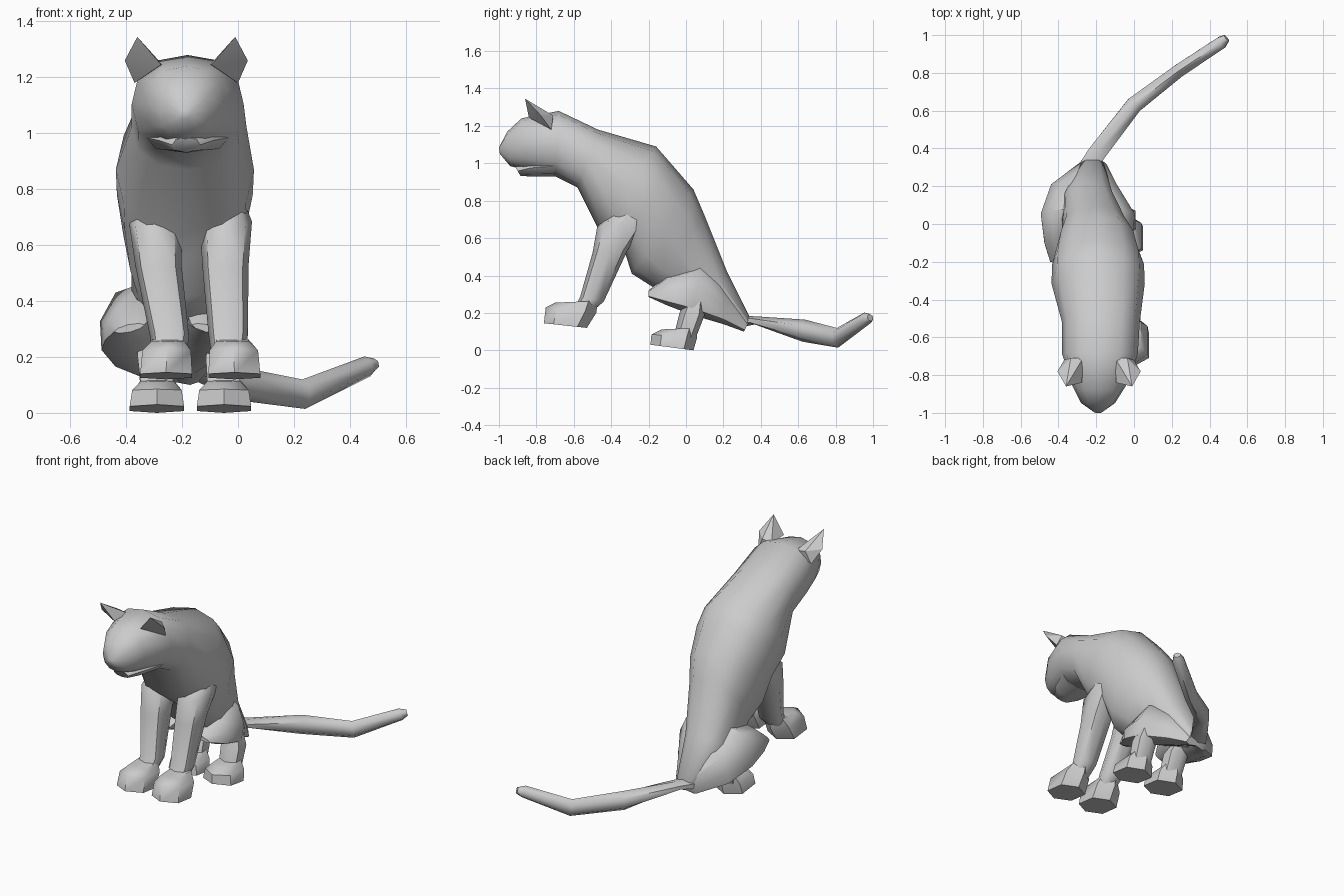
import bpy, bmesh, math
from mathutils import Vector


def finish(name, bm, angle=45):
    bmesh.ops.recalc_face_normals(bm, faces=bm.faces)
    me = bpy.data.meshes.new(name)
    bm.to_mesh(me)
    bm.free()
    ob = bpy.data.objects.new(name, me)
    bpy.context.collection.objects.link(ob)
    bpy.ops.object.select_all(action='DESELECT')
    ob.select_set(True)
    bpy.context.view_layer.objects.active = ob
    bpy.ops.object.shade_smooth_by_angle(angle=math.radians(angle))
    return ob


def spow(v, e):
    return math.copysign(abs(v) ** e, v) if abs(v) > 1e-6 else 0.0


def loft(name, rings, sides=8, e=0.85, angle=50):
    """rings: (centre, side axis, up axis)"""
    bm = bmesh.new()
    loops = []
    for c, u, v in rings:
        ang = [2 * math.pi * i / sides for i in range(sides)]
        loops.append([bm.verts.new(c + u * spow(math.sin(a), e) + v * spow(math.cos(a), e))
                      for a in ang])
    for a, b in zip(loops, loops[1:]):
        for i in range(sides):
            j = (i + 1) % sides
            bm.faces.new((a[i], a[j], b[j], b[i]))
    bm.faces.new(loops[0])
    bm.faces.new(loops[-1])
    return finish(name, bm, angle)


def section(p, q, w, x, lean=0):
    """ring through two side-view (y, z) points, half-width w, centred on x"""
    p, q = Vector((x + lean, *p)), Vector((x - lean / 2, *q))
    return (p + q) / 2, Vector((w, 0, 0)), (p - q) / 2


def pair(name, rings, sides=8, e=0.85, lean=0):
    """left and right copies; each ring has its own midline and half spacing"""
    for label, s in (("left", -1), ("right", 1)):
        loft(f"{label}_{name}",
             [section(p, q, w, mid + s * half, -s * lean) for p, q, w, mid, half in rings],
             sides, e)


# head, neck and torso in one skin
loft("head_and_torso", [section(*r) for r in (
    ((-1.00, 1.085), (-0.995, 1.05), 0.02, -0.19),
    ((-0.955, 1.17), (-0.94, 0.985), 0.09, -0.19),
    ((-0.88, 1.24), (-0.84, 0.96), 0.14, -0.185),
    ((-0.68, 1.28), (-0.70, 0.93), 0.20, -0.18),
    ((-0.47, 1.18), (-0.58, 0.87), 0.205, -0.175),
    ((-0.16, 1.09), (-0.47, 0.65), 0.247, -0.19),
    ((-0.09, 1.01), (-0.335, 0.55), 0.243, -0.19),
    ((0.04, 0.86), (-0.29, 0.41), 0.215, -0.195),
    ((0.10, 0.72), (-0.18, 0.34), 0.175, -0.205),
    ((0.22, 0.42), (0.00, 0.26), 0.14, -0.24),
    ((0.34, 0.18), (0.31, 0.11), 0.06, -0.22))], sides=12, angle=60)

# lower jaw
loft("lower_jaw", [section(*r) for r in (
    ((-0.915, 0.985), (-0.885, 0.932), 0.05, -0.185),
    ((-0.84, 1.02), (-0.83, 0.93), 0.10, -0.185),
    ((-0.70, 1.04), (-0.70, 0.93), 0.15, -0.18))])

# ears
for label, s in (("left", -1), ("right", 1)):
    bm = bmesh.new()
    for x, y, z in ((0.175, -0.86, 1.345), (0.22, -0.78, 1.26), (0.185, -0.72, 1.18),
                    (0.09, -0.84, 1.245), (0.085, -0.71, 1.245), (0.15, -0.71, 1.255)):
        bm.verts.new((-0.185 + s * x, y, z))
    bmesh.ops.convex_hull(bm, input=bm.verts)
    finish(f"{label}_ear", bm, 25)

# front legs and paws
pair("front_leg", (
    ((-0.34, 0.78), (-0.26, 0.79), 0.05, -0.17, 0.13),
    ((-0.475, 0.66), (-0.19, 0.71), 0.093, -0.17, 0.127),
    ((-0.50, 0.52), (-0.31, 0.54), 0.083, -0.165, 0.12),
    ((-0.565, 0.29), (-0.44, 0.26), 0.07, -0.14, 0.105),
    ((-0.60, 0.22), (-0.51, 0.20), 0.06, -0.14, 0.105)))
pair("front_paw", (
    ((-0.76, 0.145), (-0.53, 0.12), 0.105, -0.135, 0.122),
    ((-0.75, 0.23), (-0.48, 0.20), 0.098, -0.135, 0.12),
    ((-0.70, 0.255), (-0.47, 0.265), 0.065, -0.135, 0.115)), 6)

# thighs, hind legs and paws
pair("thigh", (
    ((-0.20, 0.32), (-0.20, 0.285), 0.04, -0.25, 0.15),
    ((-0.10, 0.405), (-0.10, 0.24), 0.095, -0.24, 0.15),
    ((0.08, 0.465), (0.03, 0.19), 0.12, -0.245, 0.14),
    ((0.22, 0.34), (0.20, 0.14), 0.10, -0.265, 0.085),
    ((0.345, 0.17), (0.31, 0.10), 0.05, -0.22, 0.025)), lean=0.045)
pair("hind_leg", (
    ((0.00, 0.27), (0.10, 0.26), 0.05, -0.19, 0.13),
    ((-0.035, 0.20), (0.10, 0.19), 0.07, -0.175, 0.122),
    ((-0.06, 0.10), (0.05, 0.06), 0.065, -0.17, 0.119)), 6)
pair("hind_paw", (
    ((-0.19, 0.03), (0.04, 0.00), 0.11, -0.17, 0.12),
    ((-0.185, 0.085), (0.06, 0.07), 0.10, -0.17, 0.12),
    ((-0.13, 0.112), (0.06, 0.12), 0.065, -0.17, 0.119)), 6)

# tail lying to one side, kinked up at the tip
path = [((-0.24, 0.30, 0.155), 0.06, 0.03), ((-0.20, 0.37, 0.16), 0.055, 0.022),
        ((0.00, 0.63, 0.105), 0.05, 0.06), ((0.235, 0.81, 0.067), 0.04, 0.053),
        ((0.462, 0.96, 0.166), 0.038, 0.038), ((0.49, 0.985, 0.175), 0.022, 0.02)]
pts = [Vector(p) for p, _, _ in path]
rings = []
for i, (_, w, h) in enumerate(path):
    d = (pts[min(i + 1, len(pts) - 1)] - pts[max(i - 1, 0)]).normalized()
    side = d.cross(Vector((0, 0, 1))).normalized()
    rings.append((pts[i], side * w, side.cross(d) * h))
loft("tail", rings, 6, 1.0, 65)
